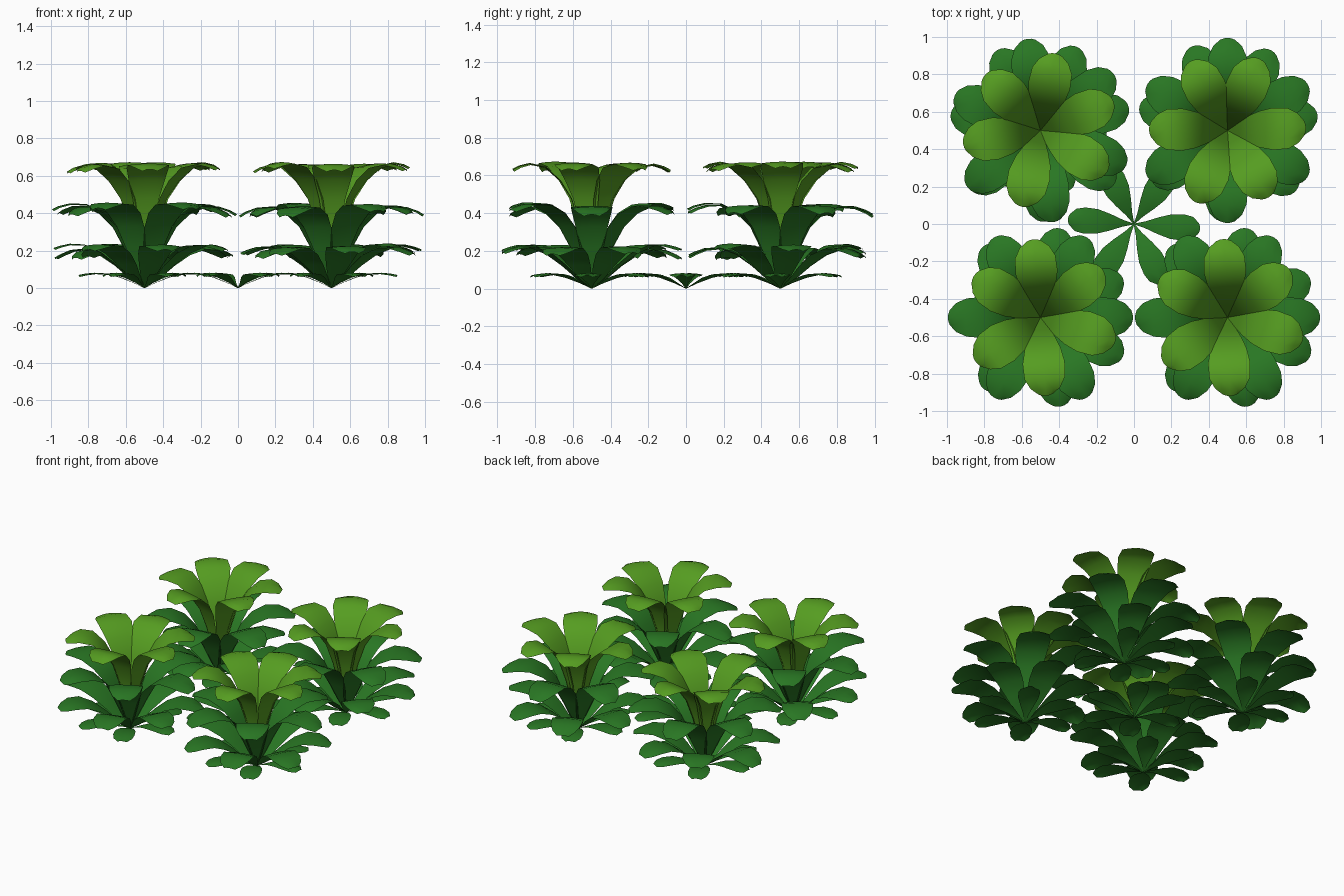
import bpy, math, random

if "Cube" in bpy.data.objects:
    bpy.data.objects.remove(bpy.data.objects["Cube"])

random.seed(4)


def material(name, rgb):
    m = bpy.data.materials.new(name)
    m.diffuse_color = (*rgb, 1)
    m.use_nodes = True
    m.node_tree.nodes["Principled BSDF"].inputs["Base Color"].default_value = m.diffuse_color
    return m


DARK = material("deep green", (0.022, 0.185, 0.017))
LIGHT = material("light green", (0.092, 0.338, 0.015))

# Leaf profiles: (radius, height, half width) from the root to the blunt tip
GROUND = [(0, 0, 0.002), (.06, .03, .018), (.13, .06, .045), (.20, .078, .066),
          (.27, .082, .07), (.32, .077, .06), (.355, .07, .03)]
LOWER = [(0, 0, 0.004), (.07, .05, .035), (.15, .125, .065), (.23, .185, .088),
         (.32, .222, .103), (.40, .22, .098), (.455, .203, .074), (.488, .188, .038)]
MIDDLE = [(0, 0, 0.004), (.05, .11, .036), (.095, .22, .062), (.15, .33, .085),
          (.22, .402, .102), (.31, .445, .11), (.40, .445, .102), (.46, .428, .077), (.495, .41, .04)]
CROWN = [(0, 0, 0.004), (.033, .17, .026), (.067, .345, .048), (.107, .48, .07),
         (.167, .577, .096), (.245, .648, .113), (.33, .666, .108), (.385, .653, .08), (.42, .635, .04)]


def whorl(name, centre, profile, angles, mat, tilt=0.0, droop=0.01):
    """A ring of arching leaves joined at the root."""
    verts, faces = [], []
    reach = profile[-1][0]
    cols = (-1, -0.5, 0, 0.5, 1)
    for a in angles:
        ca, sa = math.cos(a), math.sin(a)
        lift = random.uniform(-tilt, tilt)
        base = len(verts)
        for r, z, w in profile:
            for c in cols:
                # side edges hang slightly below the midrib, tip is rounded
                rr = r - 0.01 * c * c * (r / reach) ** 3
                yy = w * c
                zz = z + lift * (r / reach) ** 2 - droop * c * c * (r / reach)
                verts.append((centre[0] + rr * ca - yy * sa,
                              centre[1] + rr * sa + yy * ca, max(zz, 0)))
        n = len(cols)
        for i in range(len(profile) - 1):
            for j in range(n - 1):
                k = base + i * n + j
                faces.append((k, k + n, k + n + 1, k + 1))
    me = bpy.data.meshes.new(name)
    me.from_pydata(verts, [], faces)
    me.materials.append(mat)
    for p in me.polygons:
        p.use_smooth = True
    ob = bpy.data.objects.new(name, me)
    bpy.context.collection.objects.link(ob)
    return ob


def ring(count, start):
    return [math.radians(start + 360 * i / count) for i in range(count)]


# Small ground rosette in the middle
whorl("centre_rosette", (0, 0), GROUND, ring(6, -4), DARK)

# Four tall plants: position, middle ring turn, lower ring turn, crown directions
plants = [
    ("front_left", -.5, -.5, 0, 26, (95, 38, -18, -86, -146, 148)),
    ("front_right", .5, -.5, 0, 26, (93, 38, -17, -88, -144, 150)),
    ("back_left", -.5, .5, 38, 15, (134, 79, 22, -32, -104, -170)),
    ("back_right", .5, .5, 30, 10, (118, 66, 2, -58, -114, 179)),
]
for name, x, y, mid, low, crown in plants:
    c = (x, y)
    whorl(name + "_ground_leaves", c, GROUND, ring(6, -4), DARK)
    whorl(name + "_lower_leaves", c, LOWER, ring(7, low), DARK, 0.03)
    whorl(name + "_middle_leaves", c, MIDDLE, ring(6, mid), DARK, 0.025)
    whorl(name + "_crown_leaves", c, CROWN, [math.radians(a) for a in crown], LIGHT, 0.012)
